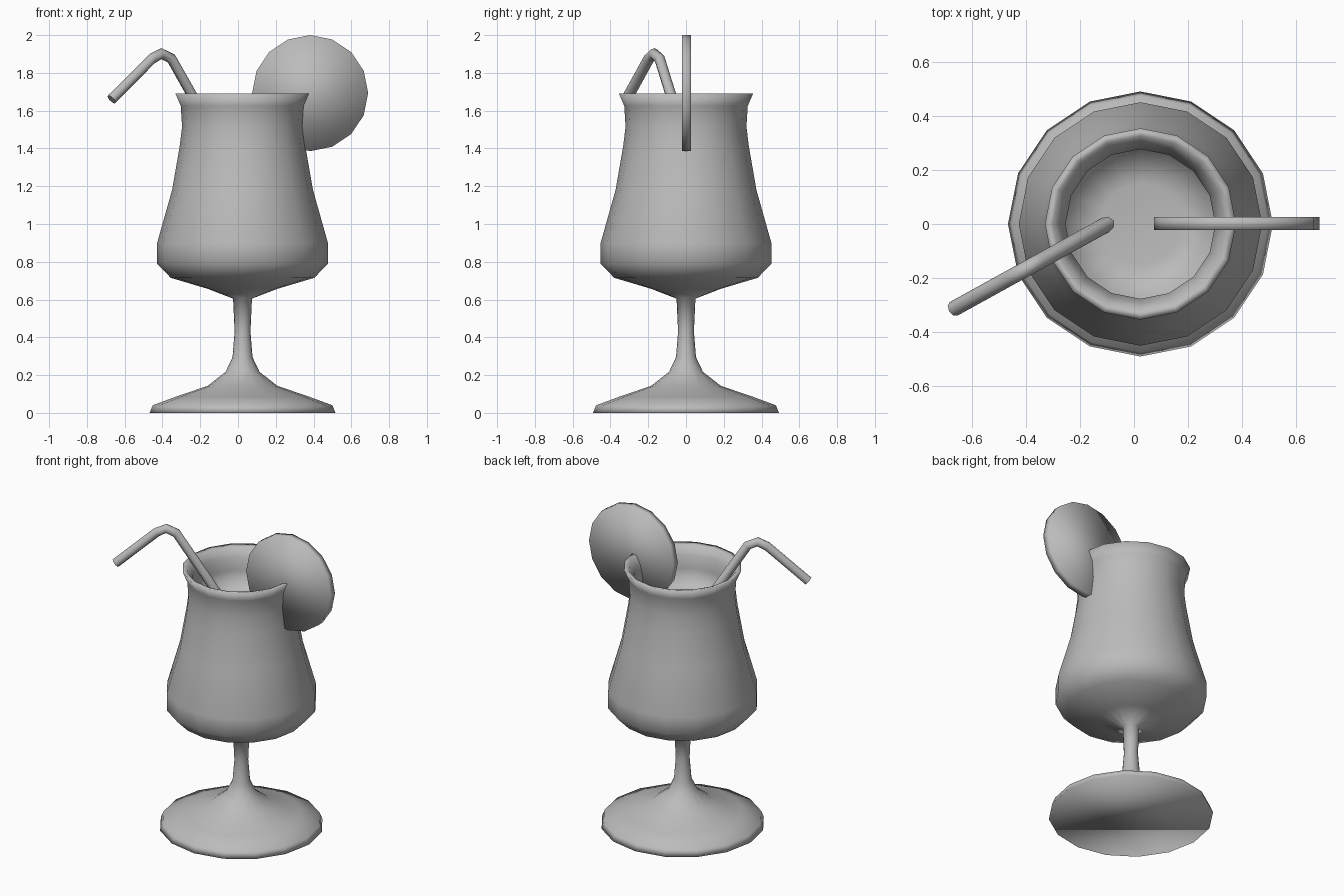
import bpy
import bmesh
from math import cos, sin, pi

cube = bpy.data.objects.get("Cube")
if cube:
    bpy.data.objects.remove(cube, do_unlink=True)

SIDES = 16
AXIS_X = 0.024

# One plain colour for every part
grey = bpy.data.materials.new("plain_grey")
grey.use_nodes = True
grey.diffuse_color = (0.5, 0.5, 0.5, 1)
grey.node_tree.nodes["Principled BSDF"].inputs["Base Color"].default_value = (0.5, 0.5, 0.5, 1)


def add_object(name, bm):
    """Turn a bmesh into a smooth shaded grey object."""
    bmesh.ops.recalc_face_normals(bm, faces=bm.faces)
    mesh = bpy.data.meshes.new(name)
    bm.to_mesh(mesh)
    bm.free()
    mesh.shade_smooth()
    mesh.materials.append(grey)
    obj = bpy.data.objects.new(name, mesh)
    bpy.context.collection.objects.link(obj)
    return obj


def lathe(name, profile):
    """Revolve (radius, height) points and cap both ends."""
    bm = bmesh.new()
    angles = [2 * pi * i / SIDES for i in range(SIDES)]
    rings = [[bm.verts.new((r * cos(a), r * sin(a), z)) for a in angles]
             for r, z in profile]
    for low, high in zip(rings, rings[1:]):
        for i in range(SIDES):
            j = (i + 1) % SIDES
            bm.faces.new((low[i], low[j], high[j], high[i]))
    bm.faces.new(rings[0])
    bm.faces.new(rings[-1])
    return add_object(name, bm)


# Stemmed glass: foot, stem, bowl, flared rim, then the inside down to the drink
foot = [(0.492, 0), (0.476, 0.04), (0.355, 0.085), (0.185, 0.143), (0.09, 0.217)]
stem = [(0.053, 0.295), (0.042, 0.43), (0.05, 0.605)]
bowl = [(0.185, 0.657), (0.38, 0.715), (0.452, 0.79), (0.452, 0.9),
        (0.373, 1.18), (0.333, 1.41), (0.32, 1.515), (0.327, 1.625)]
rim = [(0.355, 1.69), (0.325, 1.685), (0.295, 1.63), (0.278, 1.55), (0.28, 1.46)]
surface = [(0.15, 1.44)]
glass = lathe("glass", foot + stem + bowl + rim + surface)
glass.location.x = AXIS_X

# Round fruit slice standing on the rim
slice_obj = lathe("fruit_slice", [(0.307, -0.024), (0.307, 0.024)])
slice_obj.rotation_euler.x = pi / 2
slice_obj.location = (0.382, 0.002, 1.693)

# Bent straw, lying in one upright plane
curve = bpy.data.curves.new("straw", "CURVE")
curve.dimensions = "3D"
curve.bevel_depth = 0.029
curve.bevel_resolution = 2
curve.use_fill_caps = True
path = [(-0.67, 1.66), (-0.455, 1.875), (-0.405, 1.902), (-0.352, 1.875), (-0.09, 1.41)]
spline = curve.splines.new("POLY")
spline.points.add(len(path) - 1)
for point, (x, z) in zip(spline.points, path):
    point.co = (x, 0.005 + 0.552 * (x + 0.09), z, 1)
straw = bpy.data.objects.new("straw", curve)
bpy.context.collection.objects.link(straw)
curve.materials.append(grey)
spline.use_smooth = True
